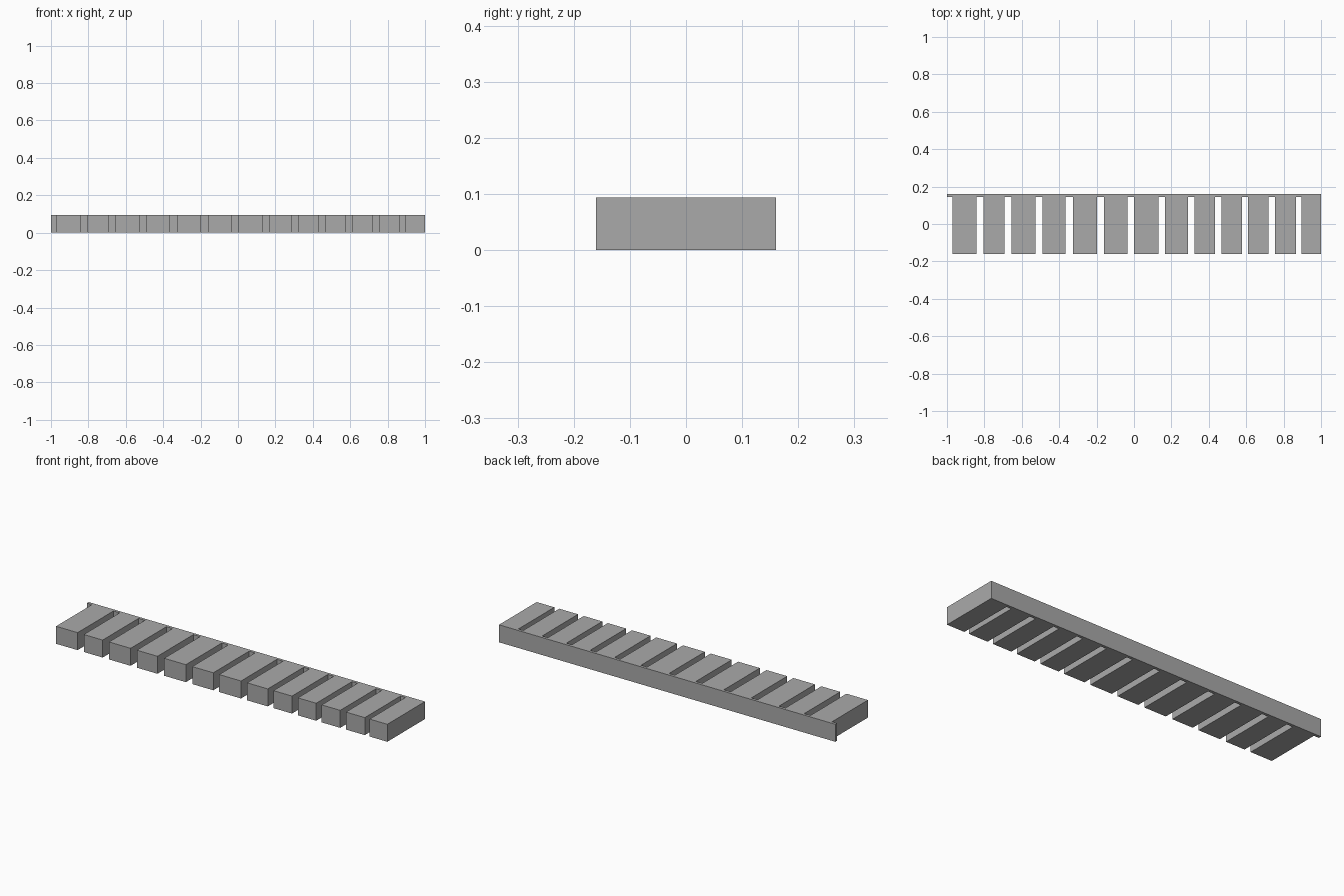
import bpy
import bmesh

if "Cube" in bpy.data.objects:
    bpy.data.objects.remove(bpy.data.objects["Cube"])

HEIGHT = 0.094
BACK, RAIL_FRONT, FRONT = 0.16, 0.145, -0.16

# Left and right edge of each tooth
TEETH = [(-0.97, -0.842), (-0.805, -0.693), (-0.655, -0.527), (-0.49, -0.367),
         (-0.327, -0.198), (-0.16, -0.035), (0.0, 0.13), (0.166, 0.289),
         (0.323, 0.433), (0.468, 0.577), (0.61, 0.72), (0.754, 0.866),
         (0.895, 1.0)]

grey = bpy.data.materials.new("plain grey")
grey.diffuse_color = (0.4, 0.4, 0.4, 1)
grey.use_nodes = True
grey.node_tree.nodes["Principled BSDF"].inputs["Base Color"].default_value = grey.diffuse_color

# Comb outline: rail at the back, teeth towards the front
outline = [(1.0, BACK), (-1.0, BACK), (-1.0, RAIL_FRONT)]
for left, right in TEETH:
    outline += [(left, RAIL_FRONT), (left, FRONT), (right, FRONT)]
    if right < 1.0:
        outline.append((right, RAIL_FRONT))

# Extrude the outline into one solid block
bm = bmesh.new()
base = bm.faces.new([bm.verts.new((x, y, 0)) for x, y in outline])
top = bmesh.ops.extrude_face_region(bm, geom=[base], use_keep_orig=True)
bmesh.ops.translate(bm, vec=(0, 0, HEIGHT),
                    verts=[v for v in top["geom"] if isinstance(v, bmesh.types.BMVert)])
bmesh.ops.recalc_face_normals(bm, faces=bm.faces)
mesh = bpy.data.meshes.new("toothed_comb_strip")
bm.to_mesh(mesh)
bm.free()
mesh.materials.append(grey)
comb = bpy.data.objects.new("toothed_comb_strip", mesh)
bpy.context.collection.objects.link(comb)
